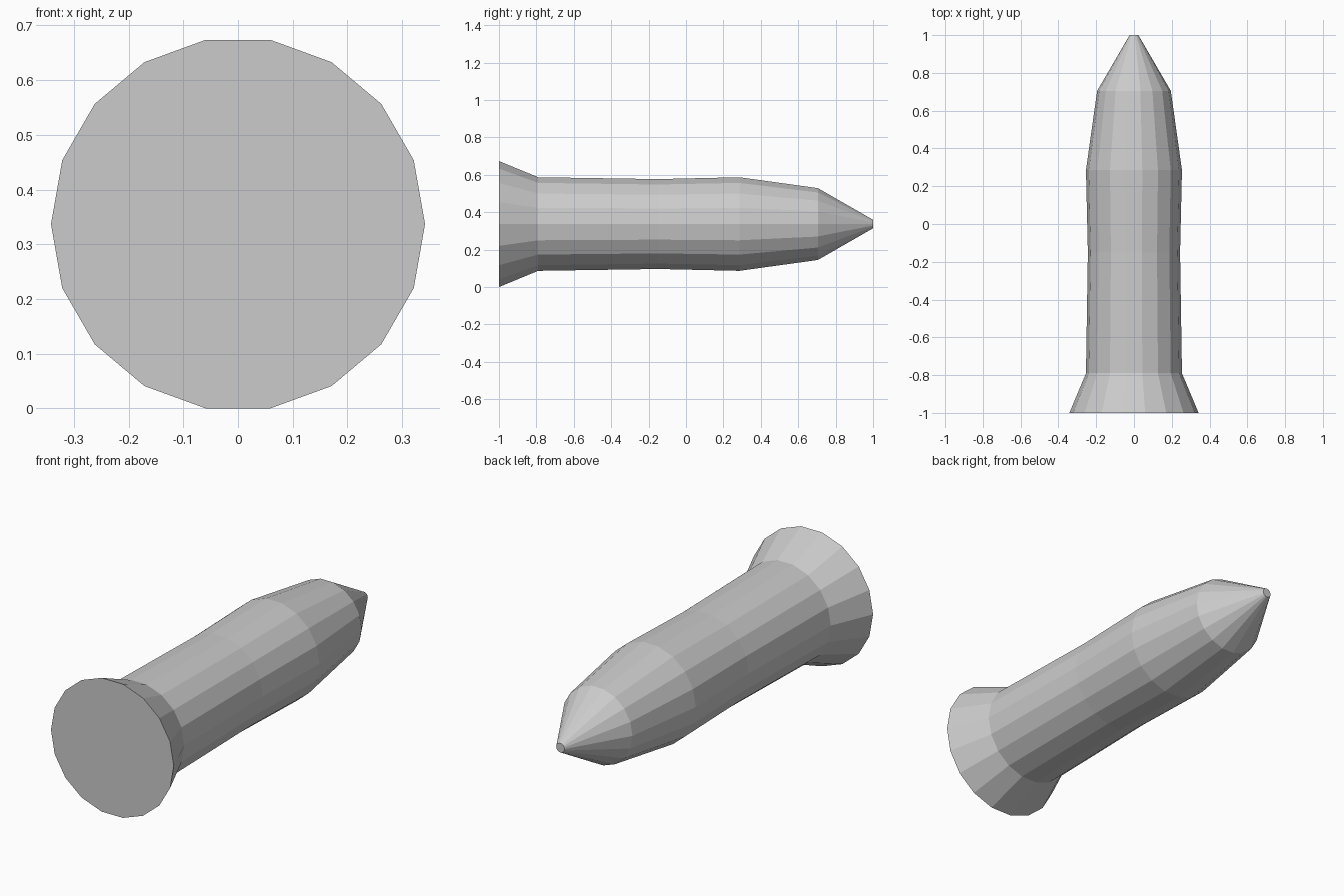
import bpy, bmesh
from math import cos, sin, pi

if "Cube" in bpy.data.objects:
    bpy.data.objects.remove(bpy.data.objects["Cube"])

SIDES = 18
# Lathe profile along y: (position, radius), flared base to blunt tip
PROFILE = [(-1.0, 0.342), (-0.79, 0.254), (-0.15, 0.244),
           (0.285, 0.254), (0.705, 0.195), (1.0, 0.023)]
AXIS_Z = PROFILE[0][1] * sin(pi * 4 / 9)  # base rests on a flat facet

bm = bmesh.new()
rings = []
for y, r in PROFILE:
    rings.append([bm.verts.new((r * cos(2 * pi * i / SIDES), y,
                                AXIS_Z + r * sin(2 * pi * i / SIDES)))
                  for i in range(SIDES)])

# Side walls
for a, b in zip(rings, rings[1:]):
    for i in range(SIDES):
        j = (i + 1) % SIDES
        bm.faces.new((a[i], a[j], b[j], b[i]))

# Flat base and tip caps
bm.faces.new(rings[0])
bm.faces.new(rings[-1])
bmesh.ops.recalc_face_normals(bm, faces=bm.faces)

# Flat-shaded tapered body
mesh = bpy.data.meshes.new("tapered_body")
bm.to_mesh(mesh)
bm.free()
body = bpy.data.objects.new("tapered_body", mesh)
bpy.context.collection.objects.link(body)
